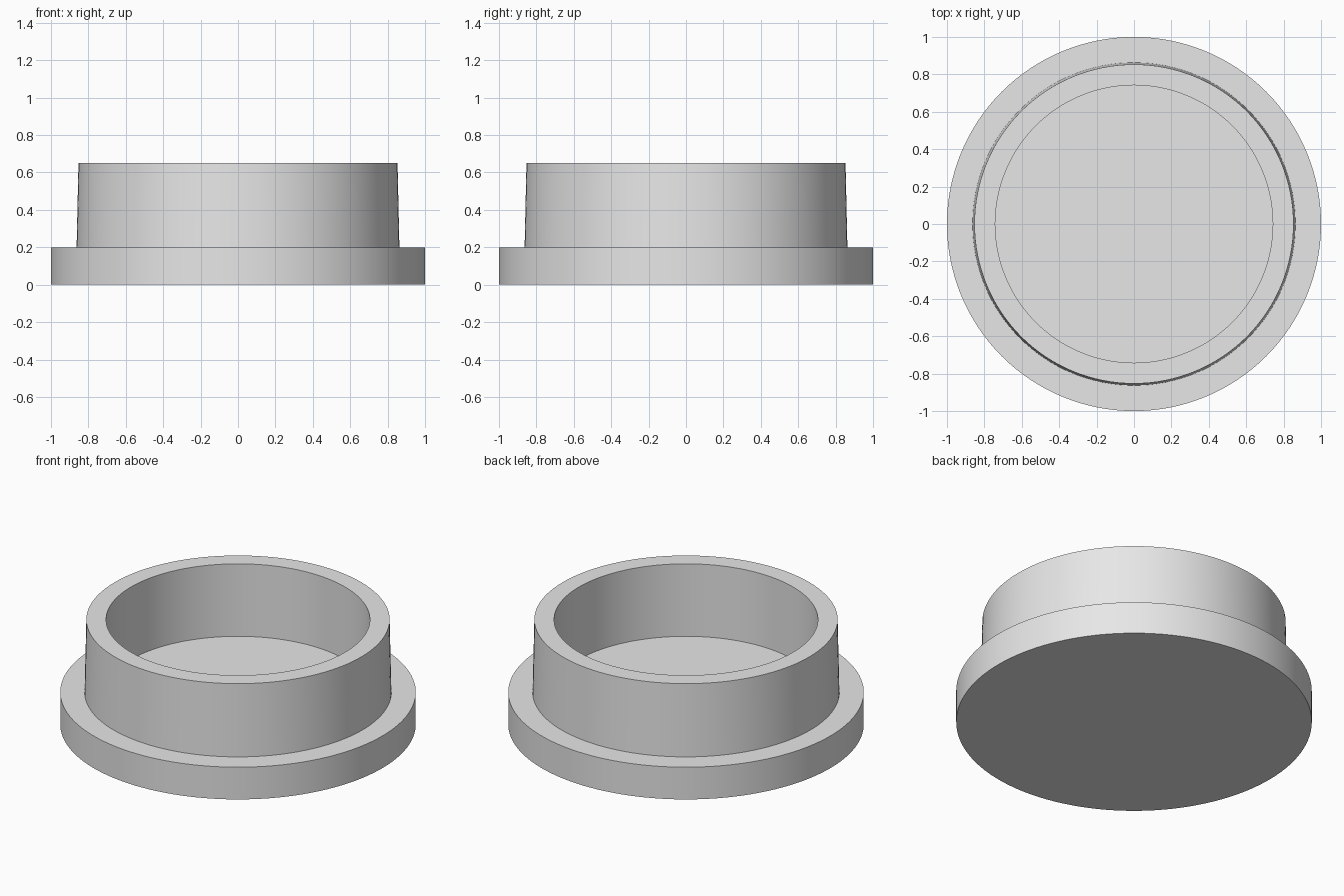
import bpy
import bmesh
import math

cube = bpy.data.objects.get("Cube")
if cube:
    bpy.data.objects.remove(cube, do_unlink=True)

grey = bpy.data.materials.new("light grey")
grey.use_nodes = True
colour = (0.8, 0.8, 0.8, 1)
grey.diffuse_color = colour
grey.node_tree.nodes["Principled BSDF"].inputs["Base Color"].default_value = colour

SEGMENTS = 128


def lathe(name, profile):
    """Turn a (radius, height) profile that starts and ends on the axis."""
    bm = bmesh.new()
    verts = [bm.verts.new((r, 0, z)) for r, z in profile]
    edges = [bm.edges.new(pair) for pair in zip(verts, verts[1:])]
    bmesh.ops.spin(bm, geom=verts + edges, cent=(0, 0, 0), axis=(0, 0, 1),
                   angle=math.tau, steps=SEGMENTS, use_duplicate=False)
    bmesh.ops.remove_doubles(bm, verts=bm.verts, dist=0.0001)
    bmesh.ops.recalc_face_normals(bm, faces=bm.faces)
    mesh = bpy.data.meshes.new(name)
    bm.to_mesh(mesh)
    bm.free()
    mesh.materials.append(grey)
    obj = bpy.data.objects.new(name, mesh)
    bpy.context.collection.objects.link(obj)
    bpy.ops.object.select_all(action='DESELECT')
    obj.select_set(True)
    bpy.context.view_layer.objects.active = obj
    bpy.ops.object.shade_smooth_by_angle(angle=math.radians(30))
    return obj


# Flanged plug: wide base disc, slightly tapered collar, straight recess
BASE_TOP, RIM_TOP = 0.2, 0.65
lathe("flanged_cap", [
    (0, 0), (1, 0), (1, BASE_TOP),
    (0.863, BASE_TOP), (0.853, RIM_TOP),
    (0.742, RIM_TOP), (0.742, BASE_TOP), (0, BASE_TOP),
])
